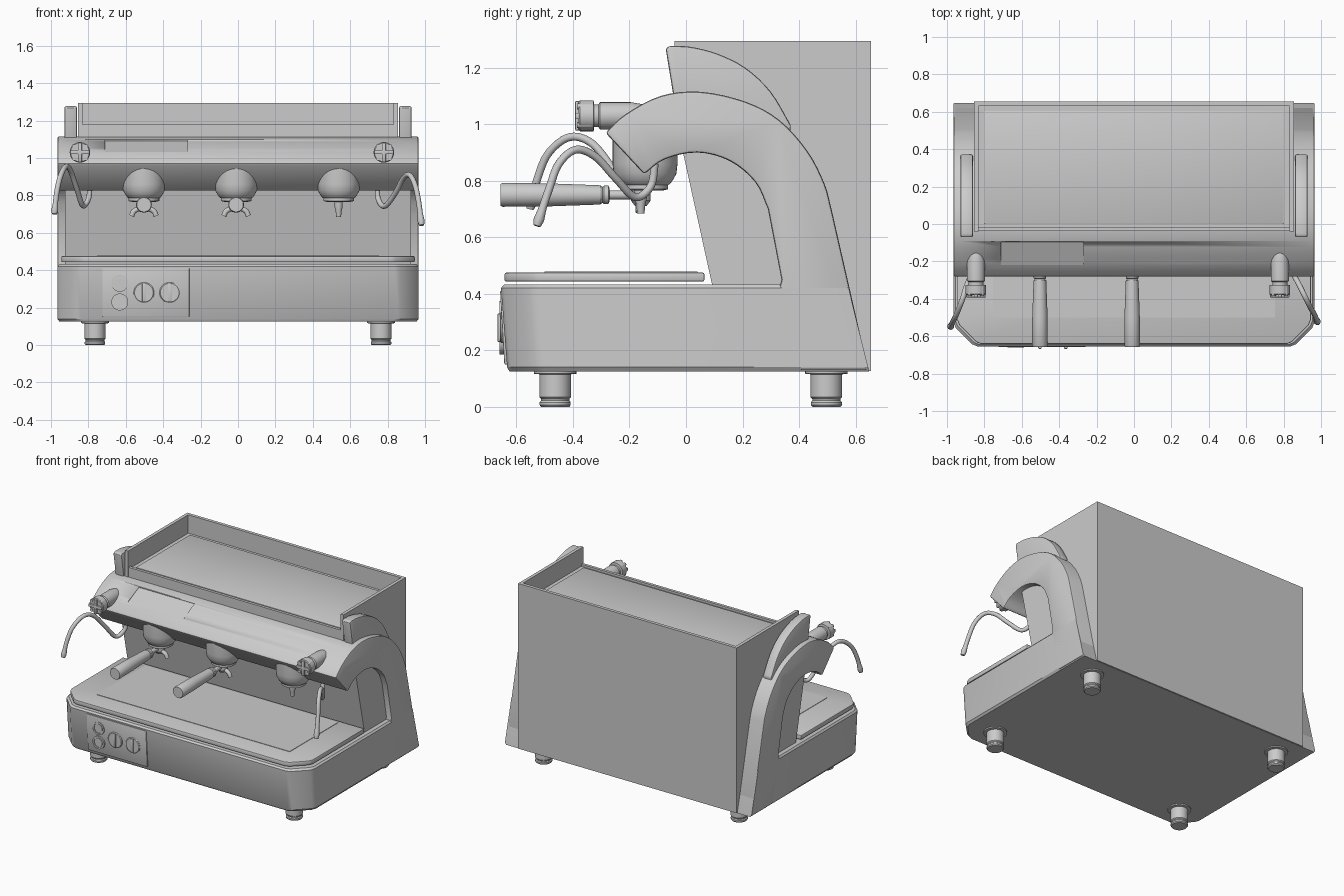
import bpy, bmesh, math
from mathutils import Vector, Matrix

if "Cube" in bpy.data.objects:
    bpy.data.objects.remove(bpy.data.objects["Cube"])


def finish(name, bm, bevel=0.0, angle=35, segs=2):
    bmesh.ops.recalc_face_normals(bm, faces=bm.faces)
    if bevel:
        edges = [e for e in bm.edges if e.calc_face_angle(0) > math.radians(angle)]
        bmesh.ops.bevel(bm, geom=edges, offset=bevel, segments=segs, profile=0.5, affect='EDGES')
    me = bpy.data.meshes.new(name)
    bm.to_mesh(me)
    bm.free()
    ob = bpy.data.objects.new(name, me)
    bpy.context.collection.objects.link(ob)
    me.shade_smooth()
    me.set_sharp_from_angle(angle=math.radians(30))
    return ob


def loft(name, rings, bevel=0.0, matrix=None):
    """Skin a list of equal-length closed rings and cap both ends."""
    bm = bmesh.new()
    vs = [[bm.verts.new(p) for p in r] for r in rings]
    n = len(rings[0])
    for a, b in zip(vs, vs[1:]):
        for i in range(n):
            bm.faces.new((a[i], a[(i + 1) % n], b[(i + 1) % n], b[i]))
    bm.faces.new(vs[0])
    bm.faces.new(vs[-1][::-1])
    if matrix:
        bm.transform(matrix)
    return finish(name, bm, bevel)


def prism(name, yz, x0, x1, bevel=0.0):
    return loft(name, [[(x, y, z) for y, z in yz] for x in (x0, x1)], bevel)


def box(name, x0, x1, y0, y1, z0, z1, bevel=0.0):
    return prism(name, [(y0, z0), (y1, z0), (y1, z1), (y0, z1)], x0, x1, bevel)


def lathe(name, prof, loc, forward=False, n=32):
    """Revolve (radius, height) about z, or about -y when forward."""
    m = Matrix.Translation(loc)
    if forward:
        m = m @ Matrix.Rotation(math.pi / 2, 4, 'X')
    rings = [[(r * math.cos(2 * math.pi * i / n), r * math.sin(2 * math.pi * i / n), h)
              for i in range(n)] for r, h in prof]
    return loft(name, rings, 0, m)


def spline(pts, k=6):
    """Catmull-Rom samples through the points."""
    p = [Vector(q) for q in pts]
    p = [2 * p[0] - p[1]] + p + [2 * p[-1] - p[-2]]
    out = []
    for a, b, c, d in zip(p, p[1:], p[2:], p[3:]):
        for i in range(k):
            t = i / k
            out.append(0.5 * (2 * b + (c - a) * t + (2 * a - 5 * b + 4 * c - d) * t * t
                              + (3 * b - a - 3 * c + d) * t ** 3))
    return out + [p[-2]]


def tube(name, pts, r, tip=None):
    cu = bpy.data.curves.new(name, 'CURVE')
    cu.dimensions = '3D'
    cu.bevel_depth = r
    cu.bevel_resolution = 4
    cu.use_fill_caps = True
    path = spline(pts)
    s = cu.splines.new('POLY')
    s.points.add(len(path) - 1)
    for q, v in zip(s.points, path):
        q.co = (*v, 1)
    if tip:  # swollen nozzle at the end
        for q, f in zip(list(s.points)[-4:], tip):
            q.radius = f
    s.use_smooth = True
    ob = bpy.data.objects.new(name, cu)
    bpy.context.collection.objects.link(ob)
    return ob


def outline(w, front, back, z):
    half = [(w, back), (w, front + .13), (w - .012, front + .1), (w - .1, front + .012), (w - .13, front)]
    return [(x, y, z) for x, y in half] + [(-x, y, z) for x, y in half[::-1]]


# base with clipped front corners, and the drip tray hovering just above it
loft("base", [outline(.955, -.625, .648, .125), outline(.965, -.633, .645, .14),
              outline(.965, -.655, .575, .42), outline(.955, -.645, .57, .432)])
loft("drip_tray", [outline(.945, -.642, .065, .443), outline(.945, -.642, .065, .475)], .006)
box("drip_grille", -.755, .755, -.5, .04, .46, .478)

# arched shell: rear legs sweeping over into the full-width head
outer = [tuple(v) for v in spline([(-.285, .97), (-.215, 1.035), (-.09, 1.1), (.05, 1.115), (.21, 1.08),
                                   (.33, 1.015), (.43, .905), (.49, .79), (.515, .7)], 4)]
inner = [tuple(v) for v in spline([(.29, .7), (.245, .795), (.155, .87), (.04, .9),
                                   (-.075, .876), (-.148, .823)], 4)]
shell = prism("arched_shell", outer + [(.645, .13), (.4, .13), (.33, .42), (.338, .45)] + inner,
              -.965, .965, .01)

# shallow display recess in the head
cutter = box("display_cutter", -.22, .22, -.08, .08, 0, .1)
cutter.location = (-.49, -.165, 1.057)
cutter.rotation_euler = (math.radians(25), 0, 0)
cutter.hide_render = True
cutter.hide_set(True)
mod = shell.modifiers.new("display_recess", 'BOOLEAN')
mod.operation = 'DIFFERENCE'
mod.solver = 'EXACT'
mod.object = cutter

# rear housing, backsplash and cup tray walls
prism("rear_housing", [(-.035, 1.165), (-.035, 1.0), (.1, .85), (.1, .127), (.655, .127), (.655, 1.165)],
      -.855, .855)
prism("backsplash", [(-.015, .92), (.095, .42), (.42, .42), (.38, .92)], -.925, .925)
box("cup_tray_back_wall", -.855, .855, .632, .655, 1.16, 1.295)
box("cup_tray_front_lip", -.855, .855, -.038, -.018, 1.1, 1.18)
box("cup_tray_mat", -.8, .8, .0, .605, 1.16, 1.174, .004)
fin = [(-.02, .95), (-.072, 1.268)] + [tuple(v) for v in spline(
    [(-.06, 1.277), (.015, 1.274), (.11, 1.25), (.21, 1.2), (.3, 1.115), (.372, .995)], 4)] + [(.36, .92)]
for s, side in ((-1, "left"), (1, "right")):
    box("cup_tray_wall_" + side, *sorted((s * .855, s * .832)), -.04, .655, 1.1, 1.295)
    prism("arched_fin_" + side, fin, *sorted((s * .862, s * .928)), .008)

# feet
for x in (-.765, .765):
    for y in (-.463, .497):
        lathe("foot", [(.05, 0), (.055, .006), (.055, .016), (.05, .022), (.05, .028), (.056, .034),
                       (.056, .115), (.075, .117), (.075, .13)], (x, y, 0))

# brew groups with spouts, two of them with handled filter holders
for i, x in enumerate((-.503, -.01, .538)):
    lathe("brew_group", [(.06, .765), (.082, .77), (.082, .785), (.09, .79), (.1, .805), (.111, .825),
                         (.115, .86), (.115, .96)], (x, -.145, 0), n=40)
    if i == 2:
        lathe("single_spout", [(.013, .685), (.016, .715), (.022, .74), (.022, .78)], (x, -.16, 0), n=20)
        continue
    lathe("filter_neck", [(.016, .02), (.016, .15)], (x, -.145, .75), True, 16)
    lathe("filter_handle", [(.022, .125), (.033, .13), (.033, .145), (.028, .15), (.034, .158),
                            (.041, .35), (.042, .505), (.038, .512)], (x, -.145, .75), True)
    lathe("spout_hub", [(.02, .71), (.035, .73), (.035, .78)], (x, -.16, 0), n=20)
    tube("double_spout", [(x - .066, -.165, .69), (x - .05, -.165, .718), (x, -.165, .735),
                          (x + .05, -.165, .718), (x + .066, -.165, .69)], .014)

# steam valves with cross-ridged knobs
for x in (-.845, .78):
    lathe("steam_valve", [(.02, -.14), (.038, -.10), (.048, -.04), (.048, .07), (.04, .075), (.04, .09),
                          (.055, .092), (.055, .14), (.05, .145)], (x, -.235, 1.03), True)
    box("knob_ridge", x - .01, x + .01, -.392, -.37, .978, 1.082, .003)
    box("knob_ridge", x - .052, x + .052, -.392, -.37, 1.02, 1.04, .003)
    for k in range(4):
        a = math.pi / 4 + k * math.pi / 2
        lathe("knob_lobe", [(.011, 0), (.011, .05)],
              (x + .046 * math.cos(a), -.335, 1.03 + .046 * math.sin(a)), True, 12)

# steam wands
nozzle = (1, 1.15, 1.35, .95)
tube("steam_wand_left", [(-.79, -.11, .86), (-.8, -.125, .78), (-.83, -.18, .745), (-.86, -.25, .83),
                         (-.895, -.33, .93), (-.92, -.41, .955), (-.95, -.485, .9), (-.97, -.525, .81),
                         (-.982, -.552, .7)], .014, nozzle)
tube("steam_wand_right", [(.745, -.11, .86), (.75, -.125, .78), (.785, -.18, .742), (.84, -.25, .81),
                          (.88, -.32, .885), (.915, -.39, .91), (.945, -.45, .86), (.965, -.485, .77),
                          (.982, -.528, .64)], .014, nozzle)

# control panel with two buttons and two rotary knobs
prism("control_panel", [(-.643, .15), (-.658, .41), (-.6, .41), (-.6, .15)], -.725, -.26, .003)
for z in (.23, .33):
    lathe("button_ring", [(.045, 0), (.045, .026), (.034, .026), (.034, .02)], (-.632, -.634, z), True)
    lathe("button_cap", [(.03, 0), (.03, .024)], (-.632, -.634, z), True)
for x in (-.503, -.365):
    lathe("rotary_knob", [(.055, 0), (.055, .02), (.05, .024)], (x, -.634, .28), True)
    box("rotary_knob_grip", x - .009, x + .009, -.667, -.64, .23, .33, .003)
